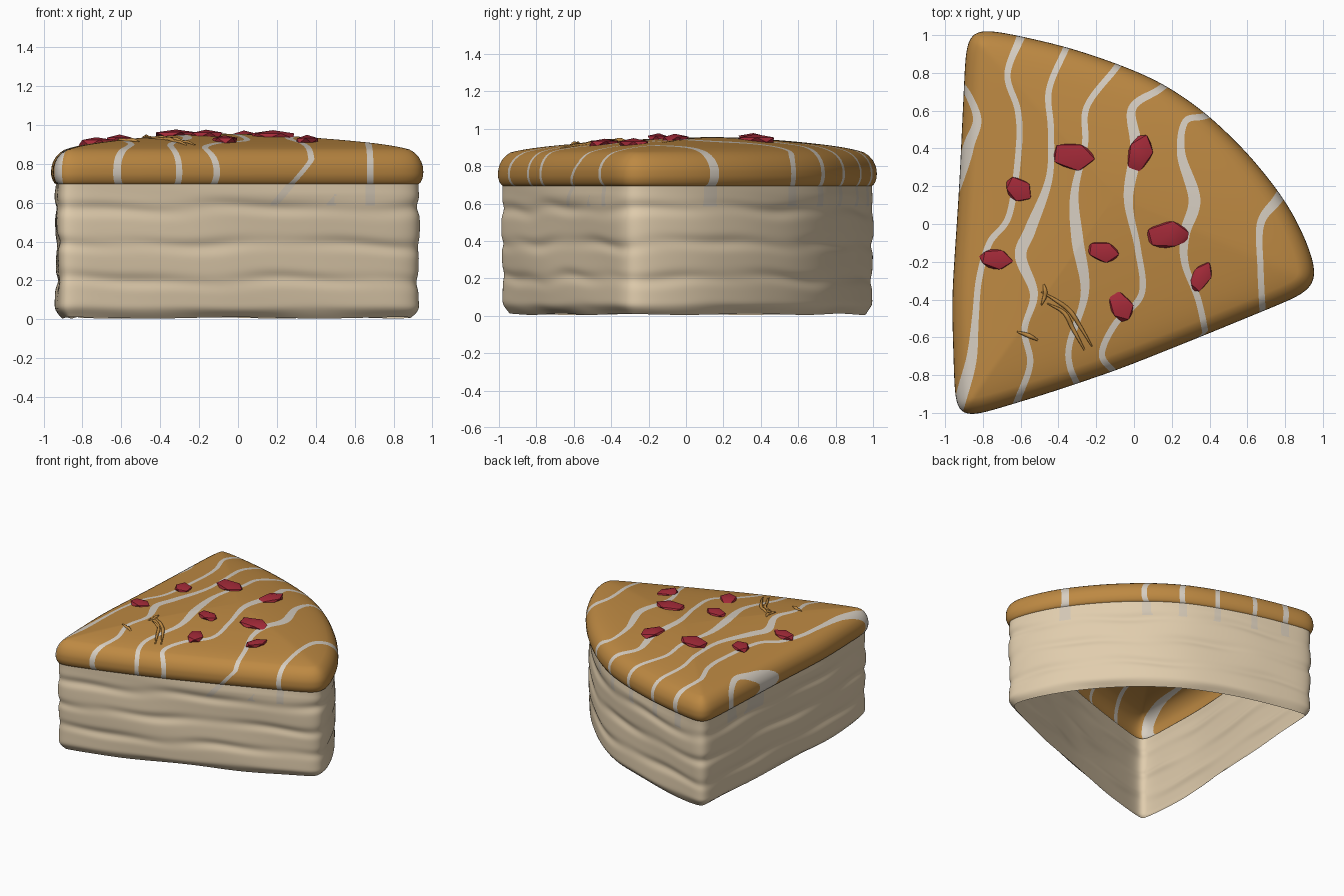
import bpy, bmesh, math, random
from mathutils import Vector, Matrix
from mathutils.kdtree import KDTree
from mathutils.bvhtree import BVHTree

random.seed(4)
if "Cube" in bpy.data.objects:
    bpy.data.objects.remove(bpy.data.objects["Cube"], do_unlink=True)


def material(name, r, g, b):
    mat = bpy.data.materials.new(name)
    mat.use_nodes = True
    mat.diffuse_color = (r, g, b, 1)
    bsdf = mat.node_tree.nodes["Principled BSDF"]
    bsdf.inputs["Base Color"].default_value = (r, g, b, 1)
    bsdf.inputs["Roughness"].default_value = 0.7
    return mat


CREAM = material("cream", .75, .61, .42)
DRIP = material("faded_drip", .65, .57, .46)
CARAMEL = material("caramel", .51, .25, .055)
GLAZE = material("white_glaze", .68, .62, .54)
BERRY = material("berry_red", .37, .023, .04)


def spline(points, steps):
    """Catmull-Rom curve through the points."""
    pts = [Vector((x, y, 0)) for x, y in points]
    pts = [2 * pts[0] - pts[1]] + pts + [2 * pts[-1] - pts[-2]]
    out = []
    for a, b, c, d in zip(pts, pts[1:], pts[2:], pts[3:]):
        for k in range(steps):
            t = k / steps
            out.append(.5 * (2 * b + (c - a) * t + (2 * a - 5 * b + 4 * c - d) * t * t
                             + (3 * b - a - 3 * c + d) * t ** 3))
    return out


def resample(path, count):
    """Equal spacing along a closed path."""
    path = path + path[:1]
    lengths = [(q - p).length for p, q in zip(path, path[1:])]
    step, out, seg, start = sum(lengths) / count, [], 0, 0
    for i in range(count):
        while start + lengths[seg] < i * step:
            start += lengths[seg]
            seg += 1
        out.append(path[seg].lerp(path[seg + 1], (i * step - start) / lengths[seg]))
    return out


# Slice outline, counter-clockwise: sharp corners, then rounded by averaging
COUNT = 480
corners = [(-.885, 1.05), (-.925, .2), (-.965, -.4), (-.945, -1.045), (-.45, -.895),
           (-.08, -.77), (.37, -.59), (.99, -.335), (.95, -.18), (.86, .03), (.77, .17),
           (.6, .38), (.37, .6), (.14, .755), (-.09, .85), (-.35, .937), (-.6, .995)]
outline = resample([Vector((x, y, 0)) for x, y in corners], COUNT)
for _ in range(110):
    outline = [(outline[i - 1] + 2 * outline[i] + outline[(i + 1) % COUNT]) / 4
               for i in range(COUNT)]
outline = resample(outline, COUNT)
normals = []
for i in range(COUNT):
    chord = outline[(i + 7) % COUNT] - outline[i - 7]
    normals.append(Vector((chord.y, -chord.x, 0)).normalized())

# Drizzle lines: y of the widest place, then the path
stripes = [
    (.3, [(-.93, .76), (-.87, .67), (-.83, .55), (-.87, .43), (-.89, .36), (-.93, .24)]),
    (-.85, [(-.6, .99), (-.67, .79), (-.615, .6), (-.61, .4), (-.66, .05), (-.765, -.1),
            (-.82, -.29), (-.84, -.5), (-.86, -.71), (-.91, -.9)]),
    (-.1, [(-.36, .93), (-.45, .71), (-.44, .5), (-.45, .24), (-.55, -.03), (-.6, -.17),
           (-.53, -.37), (-.58, -.56), (-.55, -.74), (-.62, -.94)]),
    (-.1, [(-.1, .82), (-.25, .62), (-.26, .42), (-.315, .16), (-.3, -.08), (-.26, -.36),
           (-.34, -.63), (-.34, -.75), (-.3, -.85)]),
    (.35, [(.13, .71), (-.01, .61), (.01, .4), (-.03, .13), (.02, -.13), (.04, -.37),
           (-.1, -.53), (-.17, -.69), (-.1, -.79)]),
    (.12, [(.37, .57), (.27, .54), (.25, .37), (.32, .13), (.27, -.05), (.27, -.21),
           (.34, -.4), (.38, -.58)]),
    (.3, [(.76, .13), (.67, 0), (.67, -.24), (.68, -.45)]),
]
samples = []
for widest, path in stripes:
    (a, b), (c, d) = [Vector(p) for p in path[:2]], [Vector(p) for p in path[-2:]]
    first, last = a + (a - b).normalized() * .14, d + (d - c).normalized() * .14
    for p in spline([first] + path + [last], 60):
        swell = max(0, math.cos(3 * (p.y - widest)))
        samples.append((p, .0165 + .015 * swell ** 3))
tree = KDTree(len(samples))
for i, (p, _) in enumerate(samples):
    tree.insert(p, i)
tree.balance()
SEAM = .695


def drizzle(co):
    """Signed distance to the drizzle edge, negative inside."""
    x = co.x
    if 0 < x < .5 and co.y < -.3 and co.z < .82:
        x += (.82 - co.z) * .9        # slanting run on the front side
    _, index, dist = tree.find((x, co.y, 0))
    return dist - samples[index][1] * (1.5 if co.z < SEAM else 1)


def drip(co):
    """Drips that run below the topping, on the tip and the round back only."""
    if co.z > .59 and (co.x > .1 or co.y > .3):
        return drizzle(co)
    return 1


def cut_colour(bm, field):
    """Cut faces along the field's zero line and colour the inside."""
    value = {v: field(v.co) for v in bm.verts}
    new = set()
    for edge in list(bm.edges):
        a, b = edge.verts
        if value[a] * value[b] < 0:
            new.add(bmesh.utils.edge_split(edge, a, value[a] / (value[a] - value[b]))[1])
    for face in list(bm.faces):
        ends = [v for v in face.verts if v in new]
        if len(ends) == 2:
            bmesh.utils.face_split(face, ends[0], ends[1])
    for face in bm.faces:
        face.material_index = int(field(face.calc_center_median()) < 0)


def finish(bm, name, mats, angle):
    mesh = bpy.data.meshes.new(name)
    bm.to_mesh(mesh)
    bm.free()
    obj = bpy.data.objects.new(name, mesh)
    bpy.context.collection.objects.link(obj)
    for mat in mats:
        mesh.materials.append(mat)
    bpy.ops.object.select_all(action='DESELECT')
    obj.select_set(True)
    bpy.context.view_layer.objects.active = obj
    bpy.ops.object.shade_smooth_by_angle(angle=math.radians(angle))


def loft(rings, cap=False):
    bm = bmesh.new()
    loops = [[bm.verts.new(co) for co in ring] for ring in rings]
    for low, high in zip(loops, loops[1:]):
        for i in range(COUNT):
            j = (i + 1) % COUNT
            bm.faces.new((low[i], low[j], high[j], high[i]))
    if cap:
        bm.faces.new(loops[-1])
    return bm


# Cream layers: open-bottomed wall with soft wavy grooves
def wall_point(i, z):
    s = 2 * math.pi * i / COUNT
    wave = .01 * math.sin(5 * s + 4 * z) + .006 * math.sin(11 * s + 9 * z)
    depth = .5 + .5 * math.cos((z + wave - .2) * 2 * math.pi / .185)
    inset = .022 + .014 * depth ** 3 * (.7 + .3 * math.sin(7 * s + 20 * z))
    inset += .004 * math.sin(3 * s + 11 * z) + .04 * max(0, 1 - z / .07) ** 2
    blend = min(1, max(0, (SEAM - z) / .05))
    inset = inset * blend + .025 * (1 - blend)
    rim = .004 * math.sin(7 * s) * max(0, 1 - z / .05)
    return outline[i] - normals[i] * inset + Vector((0, 0, z + rim))


levels = [.008 + (SEAM - .008) * k / 56 for k in range(57)]
bm = loft([[wall_point(i, z) for i in range(COUNT)] for z in levels])
cut_colour(bm, drip)
finish(bm, "cream_layers", [CREAM, DRIP], 60)

# Caramel topping: rounded lip, then a low dome
lip = [(SEAM, .025), (.702, .016), (.718, .007), (.738, .001), (.76, 0), (.785, .002),
       (.81, .01), (.835, .024), (.857, .045), (.873, .07)]
rings = []
for (z, inset), (z2, inset2) in zip(lip, lip[1:]):
    for t in (0, .5):
        rings.append([p - n * (inset + (inset2 - inset) * t) + Vector((0, 0, z + (z2 - z) * t))
                      for p, n in zip(outline, normals)])
edge = [p - n * .07 for p, n in zip(outline, normals)]
middle = Vector((-.1, .15, 0))
for k in range(60):
    t = 1 - k / 60
    height = .873 + .014 * (1 - t ** 12) + .068 * (1 - t ** 1.7)
    rings.append([middle.lerp(p, t) + Vector((0, 0, height)) for p in edge])
bm = loft(rings, True)
cut_colour(bm, drizzle)
surface = BVHTree.FromBMesh(bm)
finish(bm, "caramel_topping", [CARAMEL, GLAZE], 60)


def on_top(x, y, lift):
    hit = surface.ray_cast(Vector((x, y, 2)), Vector((0, 0, -1)))[0]
    return hit + Vector((0, 0, lift))


# Berry pieces: x, y, length, width, turn
berries = [(-.32, .36, .25, .16, -8), (.03, .37, .23, .14, 70), (-.61, .18, .17, .13, -35),
           (-.73, -.185, .19, .12, -8), (-.165, -.145, .19, .12, -10), (.18, -.06, .26, .16, 8),
           (.355, -.28, .18, .11, 60), (-.07, -.435, .19, .13, -60)]
for x, y, length, width, turn in berries:
    bm = bmesh.new()
    bmesh.ops.create_icosphere(bm, subdivisions=1, radius=1)
    for v in bm.verts:
        v.co *= random.uniform(.9, 1.1)
    bm.transform(Matrix.Translation(on_top(x, y, .002))
                 @ Matrix.Rotation(math.radians(turn), 4, 'Z')
                 @ Matrix.Diagonal((length / 2, width / 2, .03, 1)))
    finish(bm, "berry_piece", [BERRY], 35)

# Thin caramel curls lying on the topping
curls = [[(-.49, -.36), (-.42, -.4), (-.34, -.46), (-.28, -.55), (-.21, -.67)],
         [(-.46, -.42), (-.37, -.47), (-.32, -.56), (-.25, -.69)],
         [(-.49, -.43), (-.47, -.37), (-.48, -.31)],
         [(-.62, -.57), (-.56, -.59), (-.5, -.62)]]
for path in curls:
    curve = bpy.data.curves.new("caramel_curl", 'CURVE')
    curve.dimensions = '3D'
    curve.bevel_depth = .009
    curve.bevel_resolution = 2
    line = spline(path, 6)
    strand = curve.splines.new('POLY')
    strand.points.add(len(line) - 1)
    for k, (point, p) in enumerate(zip(strand.points, line)):
        point.co = (*on_top(p.x, p.y, .002 + .003 * math.sin(k)), 1)
        point.radius = .3 + math.sin(math.pi * k / len(line))
    curve.materials.append(CARAMEL)
    bpy.context.collection.objects.link(bpy.data.objects.new("caramel_curl", curve))
